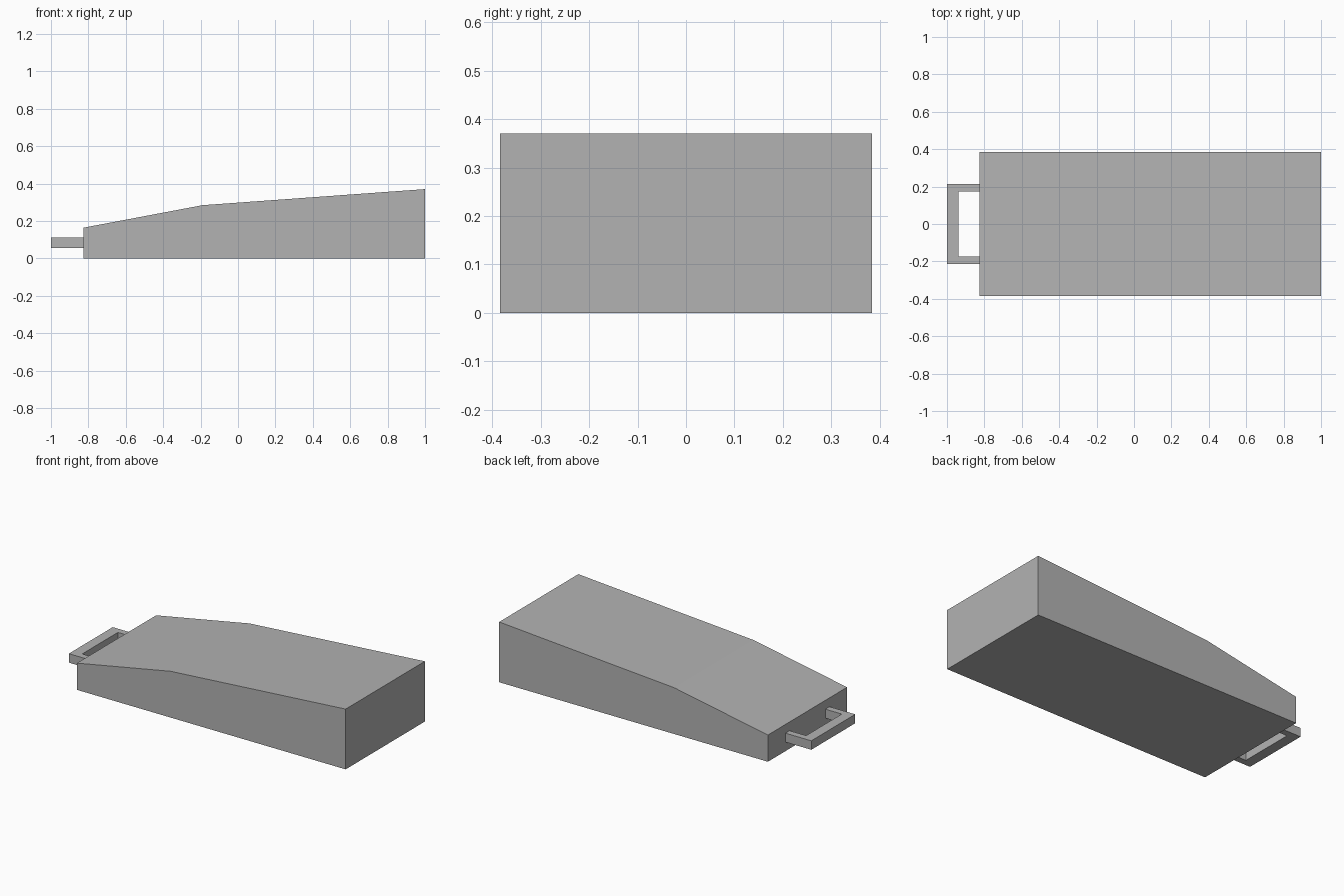
import bpy
import bmesh

cube = bpy.data.objects.get("Cube")
if cube:
    bpy.data.objects.remove(cube, do_unlink=True)

# Single matte grey
grey = bpy.data.materials.new("plain grey")
grey.use_nodes = True
colour = (0.45, 0.45, 0.45, 1)
grey.diffuse_color = colour
grey.node_tree.nodes["Principled BSDF"].inputs["Base Color"].default_value = colour


def extrude_profile(name, points, direction):
    """Fill a flat outline and extrude it into a closed solid."""
    bm = bmesh.new()
    face = bm.faces.new([bm.verts.new(p) for p in points])
    result = bmesh.ops.extrude_face_region(bm, geom=[face], use_keep_orig=True)
    moved = [v for v in result["geom"] if isinstance(v, bmesh.types.BMVert)]
    bmesh.ops.translate(bm, verts=moved, vec=direction)
    bmesh.ops.recalc_face_normals(bm, faces=bm.faces)
    mesh = bpy.data.meshes.new(name)
    bm.to_mesh(mesh)
    bm.free()
    mesh.materials.append(grey)
    obj = bpy.data.objects.new(name, mesh)
    bpy.context.collection.objects.link(obj)
    return obj


# Wedge body: side outline extruded across the width
half_width = 0.384
body_end = -0.825
side = [(body_end, 0), (1, 0), (1, 0.37), (-0.19, 0.284), (body_end, 0.164)]
extrude_profile("body", [(x, -half_width, z) for x, z in side],
                (0, 2 * half_width, 0))

# U-shaped handle: plan outline mirrored in y, extruded upward
half_plan = [(body_end, 0.173), (body_end, 0.213), (-1, 0.213)]
outline = [(-0.937, 0.173)] + half_plan
outline += [(x, -y) for x, y in reversed(outline)]
extrude_profile("handle", [(x, y, 0.055) for x, y in outline], (0, 0, 0.055))
